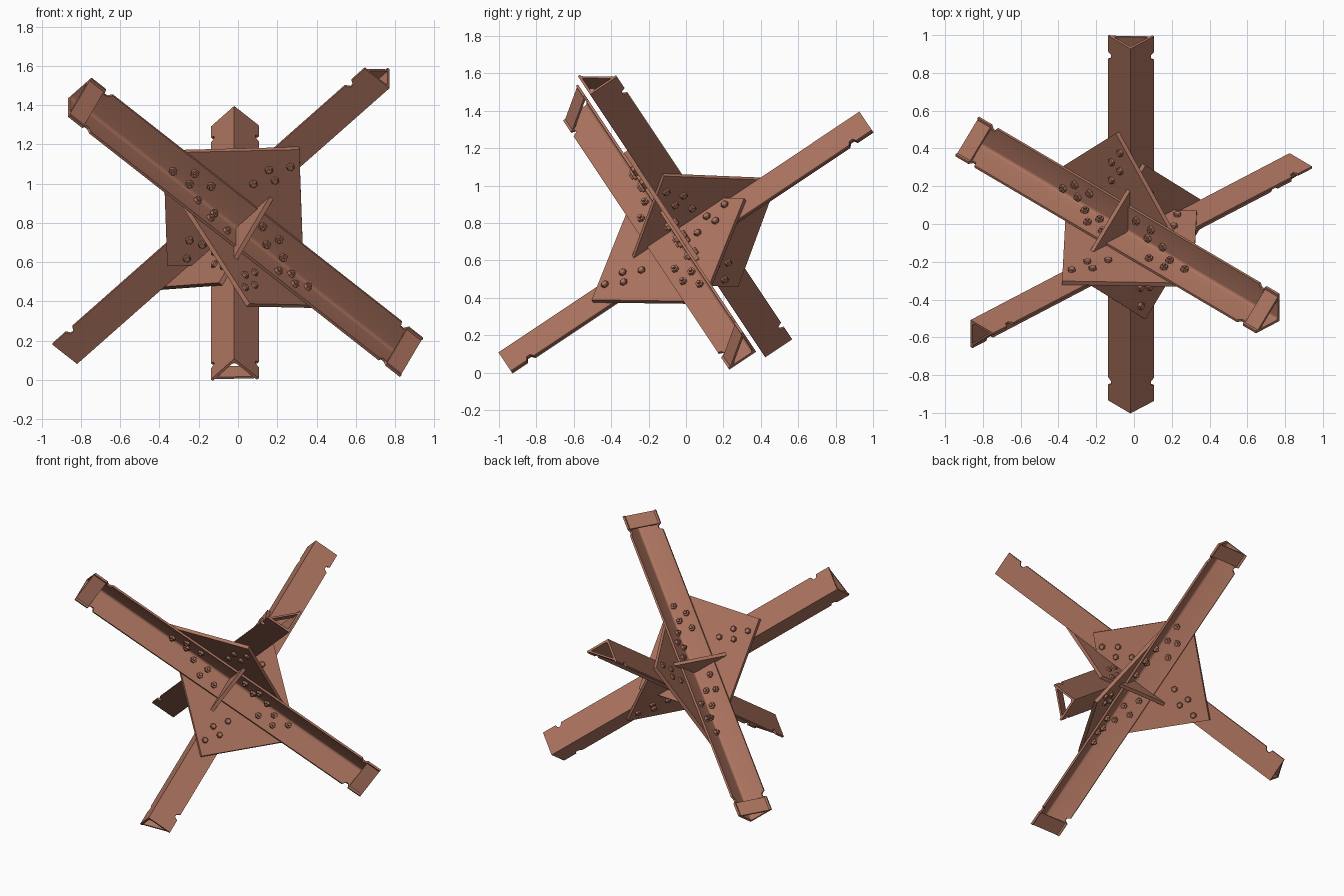
import bpy, bmesh, math
from mathutils import Vector

if "Cube" in bpy.data.objects:
    bpy.data.objects.remove(bpy.data.objects["Cube"])

rust = bpy.data.materials.new("rust_brown")
rust.use_nodes = True
RUST = (0.42, 0.175, 0.115, 1)
rust.diffuse_color = RUST
rust.node_tree.nodes["Principled BSDF"].inputs["Base Color"].default_value = RUST

# Tilted frame of three perpendicular beam axes
PITCH = math.radians(33.7)
ROLL = math.radians(46.7)
X = Vector((1, 0, 0))
A = Vector((0, math.cos(PITCH), math.sin(PITCH)))
DOWN = Vector((0, math.sin(PITCH), -math.cos(PITCH)))
B = X * math.sin(ROLL) + DOWN * math.cos(ROLL)
C = -X * math.cos(ROLL) + DOWN * math.sin(ROLL)
CENTRE = Vector((-0.02, -0.047, 0.766))

HALF = 1.16       # half beam length
LEG = 0.173       # flange width
THICK = 0.014     # flange thickness
GAP = 0.012       # half gusset thickness
MID = 0.1         # flange middle, from the centre
PLATE = 0.49      # gusset half diagonal


def finish(bm, name):
    bmesh.ops.recalc_face_normals(bm, faces=bm.faces)
    mesh = bpy.data.meshes.new(name)
    bm.to_mesh(mesh)
    bm.free()
    mesh.materials.append(rust)
    obj = bpy.data.objects.new(name, mesh)
    bpy.context.collection.objects.link(obj)
    bpy.ops.object.select_all(action='DESELECT')
    obj.select_set(True)
    bpy.context.view_layer.objects.active = obj
    bpy.ops.object.shade_smooth_by_angle(angle=math.radians(35))
    return obj


def loft(bm, rings):
    """Skin a list of equal closed rings and cap both ends."""
    loops = [[bm.verts.new(p) for p in ring] for ring in rings]
    for r0, r1 in zip(loops, loops[1:]):
        for i in range(len(r0)):
            j = (i + 1) % len(r0)
            bm.faces.new((r0[i], r0[j], r1[j], r1[i]))
    bm.faces.new(loops[0])
    bm.faces.new(loops[-1])


def angle_profile(leg):
    """L section with a rounded inner corner."""
    r = 0.018
    pts = [(0, 0), (leg, 0), (leg, THICK)]
    for k in range(5):
        t = math.radians(90 * k / 4)
        pts.append((THICK + r - r * math.sin(t), THICK + r - r * math.cos(t)))
    return pts + [(THICK, leg), (0, leg)]


def beam(name, axis, u, v, corner):
    # Angle bar whose flange edges are notched near both ends
    bm = bmesh.new()
    half = [(-HALF, 0), (-HALF + 0.1, 0), (-HALF + 0.112, 0.024),
            (-HALF + 0.133, 0.024), (-HALF + 0.148, 0)]
    stations = half + [(-t, d) for t, d in reversed(half)]
    loft(bm, [[corner + axis * t + u * p + v * q
               for p, q in angle_profile(LEG - d)] for t, d in stations])
    finish(bm, name)
    # Tie straps closing the open side at both ends
    inward = -(u + v).normalized() * 0.012
    for side, label in ((-1, "start"), (1, "end")):
        bm = bmesh.new()
        rings = []
        for t in (HALF - 0.1, HALF):
            p = corner + axis * side * t
            a, b = p + u * LEG, p + v * LEG
            trim = (b - a).normalized() * 0.012
            rings.append([a, b, b + inward - trim, a + inward + trim])
        loft(bm, rings)
        finish(bm, name + "_strap_" + label)


def gusset(name, n, e, f):
    # Square plate set diagonally; e and f point to the flange middles
    mid = CENTRE + (e + f) * MID
    square = [mid + d * PLATE for d in (e, f, -e, -f)]
    bm = bmesh.new()
    loft(bm, [[p + n * h for p in square] for h in (-GAP, GAP)])
    finish(bm, name)


def hex_ring(p, e, s, radius):
    return [p + e * radius * math.cos(k * math.pi / 3)
            + s * radius * math.sin(k * math.pi / 3) for k in range(6)]


def bolts(name, n, e, s, along):
    """Two staggered groups of four; n points from the plate to the flange."""
    bm = bmesh.new()
    for sign in (-1, 1):
        for t, lat in ((0.18, 0.128), (0.295, 0.128), (0.27, 0.062), (0.385, 0.062)):
            p = CENTRE + e * (along + sign * t) + s * lat
            levels = ((-GAP - 0.017, 0.016), (-GAP - 0.012, 0.021), (-GAP, 0.021))
            loft(bm, [hex_ring(p + n * h, e, s, r) for h, r in levels])
            top = GAP + THICK
            levels = ((top, 0.022), (top + 0.016, 0.022), (top + 0.016, 0.011),
                      (top + 0.028, 0.011))
            loft(bm, [hex_ring(p + n * h, e, s, r) for h, r in levels])
    finish(bm, name)


# Three angle beams
beam("long_beam", A, B, C, CENTRE + (B + C) * GAP)
beam("front_beam", B, -A, -C, CENTRE - (A + C) * GAP - B * 0.012)
beam("rear_beam", C, A, -B, CENTRE + (A - B) * GAP - C * 0.007)

# Gusset plates between each pair of beams
gusset("gusset_front_rear", A, -B, -C)
gusset("gusset_long_rear", B, A, C)
gusset("gusset_long_front", C, -A, B)

# Bolt groups: plate normal, beam axis, flange direction, group middle
for label, n, e, s, along in (
        ("front_beam_upper", -A, B, -C, -MID),
        ("rear_beam_lower", A, C, -B, -MID),
        ("long_beam_right", B, A, C, MID),
        ("rear_beam_inner", -B, C, A, MID),
        ("long_beam_left", C, A, B, -MID),
        ("front_beam_inner", -C, B, -A, MID)):
    bolts(label + "_bolts", n, e, s, along)
